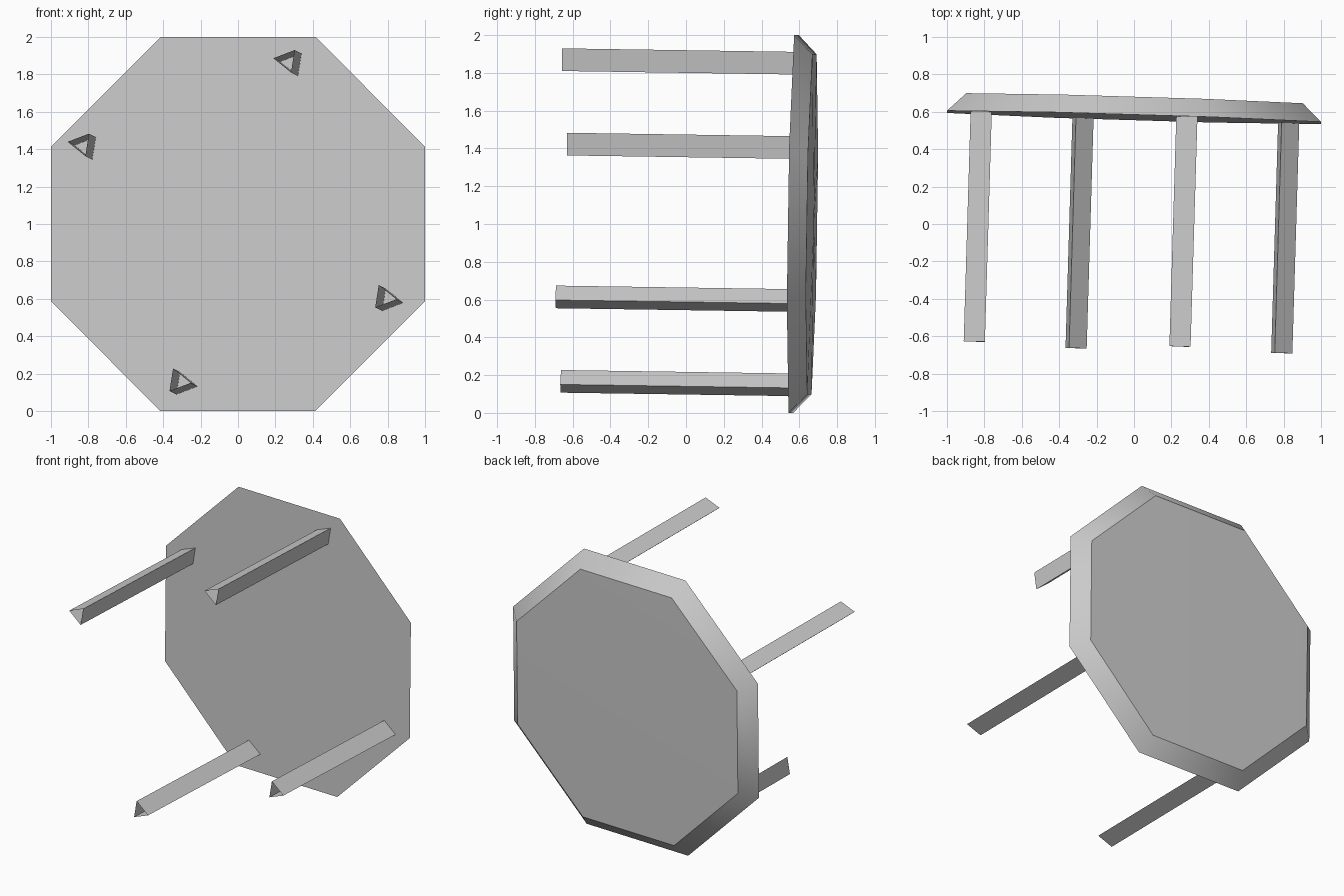
import bpy, bmesh
from math import cos, sin, pi, radians
from mathutils import Matrix, Vector

cube = bpy.data.objects.get("Cube")
if cube:
    bpy.data.objects.remove(cube, do_unlink=True)

grey = bpy.data.materials.new("plain_grey")
grey.use_nodes = True
COLOUR = (0.6, 0.6, 0.6, 1)
grey.diffuse_color = COLOUR
grey.node_tree.nodes["Principled BSDF"].inputs["Base Color"].default_value = COLOUR

# Table frame: local z runs out of the table top, slightly off the +y axis
axis = Vector((0.03, 1, -0.015)).normalized()
side = Vector((1, -0.03, 0)).normalized()
frame = Matrix((side, axis.cross(side), axis)).transposed().to_4x4()
frame.translation = (0, 0.57, 1)


def ring(bm, sides, radius, turn, centre):
    cx, cy, cz = centre
    angles = [turn + 2 * pi * i / sides for i in range(sides)]
    return [bm.verts.new((cx + radius * cos(a), cy + radius * sin(a), cz)) for a in angles]


def bridge(bm, low, high):
    n = len(low)
    for i in range(n):
        j = (i + 1) % n
        bm.faces.new((low[i], low[j], high[j], high[i]))


def finish(bm, name):
    mesh = bpy.data.meshes.new(name)
    bm.to_mesh(mesh)
    bm.free()
    mesh.transform(frame)
    mesh.materials.append(grey)
    obj = bpy.data.objects.new(name, mesh)
    bpy.context.collection.objects.link(obj)
    bpy.ops.object.select_all(action="DESELECT")
    obj.select_set(True)
    bpy.context.view_layer.objects.active = obj
    bpy.ops.object.shade_smooth_by_angle(angle=radians(35))


# Octagonal top: flat underside, bevelled rim, very slightly raised centre
bm = bmesh.new()
corner = cos(pi / 8)
under = ring(bm, 8, 1 / corner, pi / 8, (0, 0, 0))
upper = ring(bm, 8, 0.9 / corner, pi / 8, (0, 0, 0.097))
bm.faces.new(under[::-1])
bridge(bm, under, upper)
peak = bm.verts.new((0, 0, 0.107))
for i in range(8):
    bm.faces.new((upper[i], upper[(i + 1) % 8], peak))
finish(bm, "table_top")

# Hollow three-sided legs, open at the ends, in two opposite pairs
LEGS = {
    "upper_right_leg": (-0.805, -0.41, pi),
    "upper_left_leg": (0.295, -0.857, pi),
    "lower_left_leg": (0.815, 0.41, 0),
    "lower_right_leg": (-0.285, 0.857, 0),
}
for name, (x, y, turn) in LEGS.items():
    bm = bmesh.new()
    turn += radians(9)
    tip = ring(bm, 3, 0.07, turn, (x, y, -1.23))
    base = ring(bm, 3, 0.07, turn, (x, y, 0))
    bridge(bm, tip, base)
    finish(bm, name)
